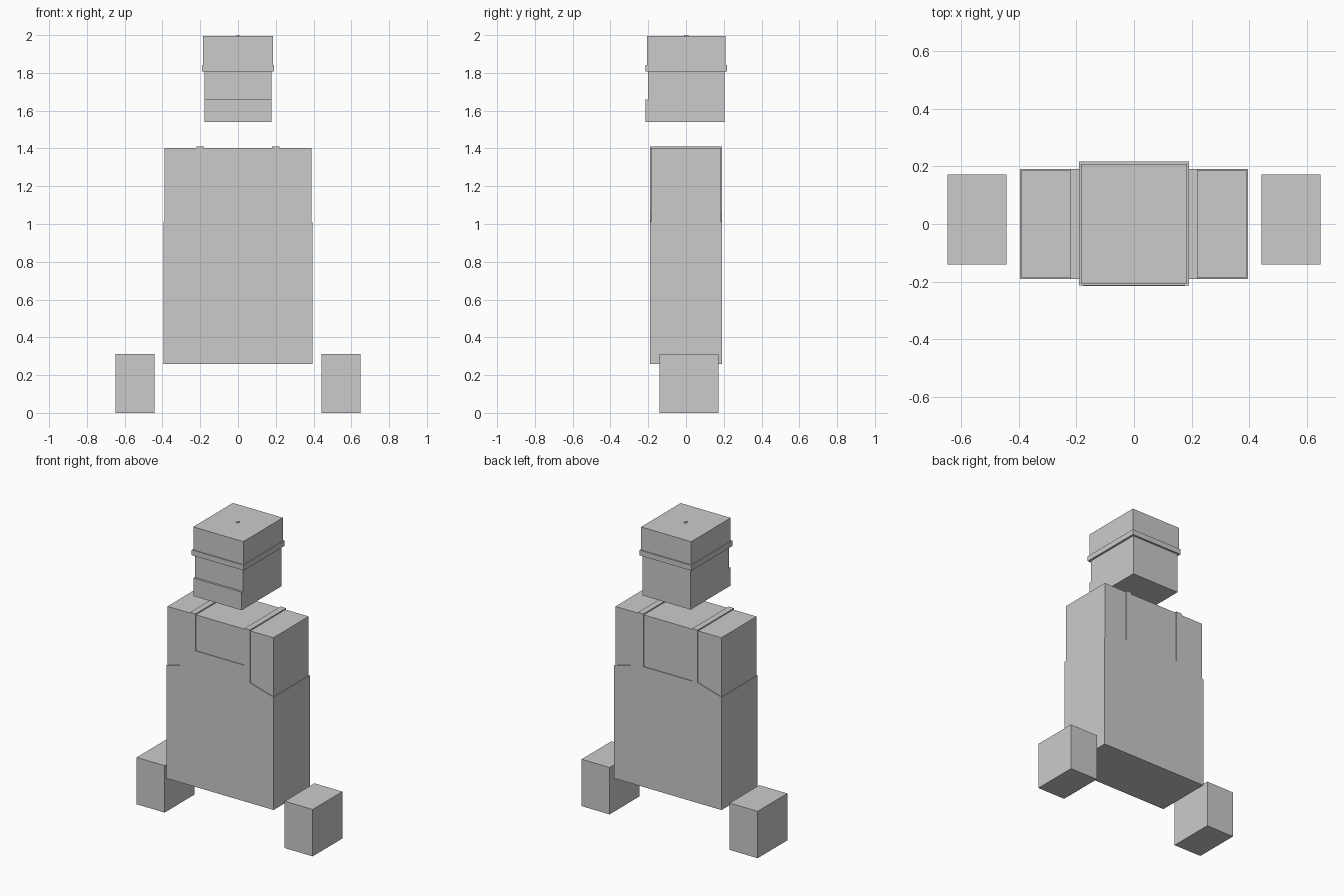
import bpy, bmesh

if "Cube" in bpy.data.objects:
    bpy.data.objects.remove(bpy.data.objects["Cube"])


def finish(name, bm):
    bmesh.ops.recalc_face_normals(bm, faces=bm.faces)
    mesh = bpy.data.meshes.new(name)
    bm.to_mesh(mesh)
    bm.free()
    obj = bpy.data.objects.new(name, mesh)
    bpy.context.collection.objects.link(obj)
    return obj


def extrude(name, outline, y0, y1):
    """Front-view (x, z) outline given depth from y0 to y1."""
    bm = bmesh.new()
    face = bm.faces.new([bm.verts.new((x, y0, z)) for x, z in outline])
    out = bmesh.ops.extrude_face_region(bm, geom=[face])["geom"]
    for v in out:
        if isinstance(v, bmesh.types.BMVert):
            v.co.y = y1
    return finish(name, bm)


def box(name, x0, x1, y0, y1, z0, z1):
    return extrude(name, [(x0, z0), (x1, z0), (x1, z1), (x0, z1)], y0, y1)


# Body: shirt block above, slightly wider trousers block below
YF, YB = -0.190, 0.191
box("shirt", -0.39, 0.39, -0.185, 0.186, 0.98, 1.403)
box("trousers", -0.395, 0.395, YF, YB, 0.26, 1.01)


# Overall panels with straps: taller bib in front, lower one behind
def panel(name, bib, y0, y1):
    right = [(0.395, 1.01), (0.22, 1.06), (0.22, 1.411), (0.18, 1.411), (0.18, bib)]
    left = [(-x, z) for x, z in reversed(right)]
    extrude(name, right + left, y0, y1)


panel("front_bib", 1.165, YF, -0.185)
panel("back_bib", 1.06, 0.186, YB)

# Straps over the shoulders, and the loose hands
for side, s in (("left", -1), ("right", 1)):
    a, b = sorted((0.18 * s, 0.22 * s))
    box(side + "_shoulder_strap", a, b, -0.185, 0.186, 1.40, 1.411)
    a, b = sorted((0.442 * s, 0.648 * s))
    box(side + "_hand", a, b, -0.14, 0.172, 0.0, 0.312)

# Head with raised jaw
box("head", -0.177, 0.177, -0.201, 0.204, 1.54, 1.812)
box("jaw", -0.177, 0.177, -0.215, -0.201, 1.54, 1.66)

# Hat crown, brim band and top button
box("hat_crown", -0.184, 0.184, -0.207, 0.209, 1.81, 1.996)
box("hat_band", -0.191, 0.191, -0.214, 0.217, 1.808, 1.843)
box("hat_button", -0.007, 0.007, -0.01, 0.012, 1.99, 2.0)
